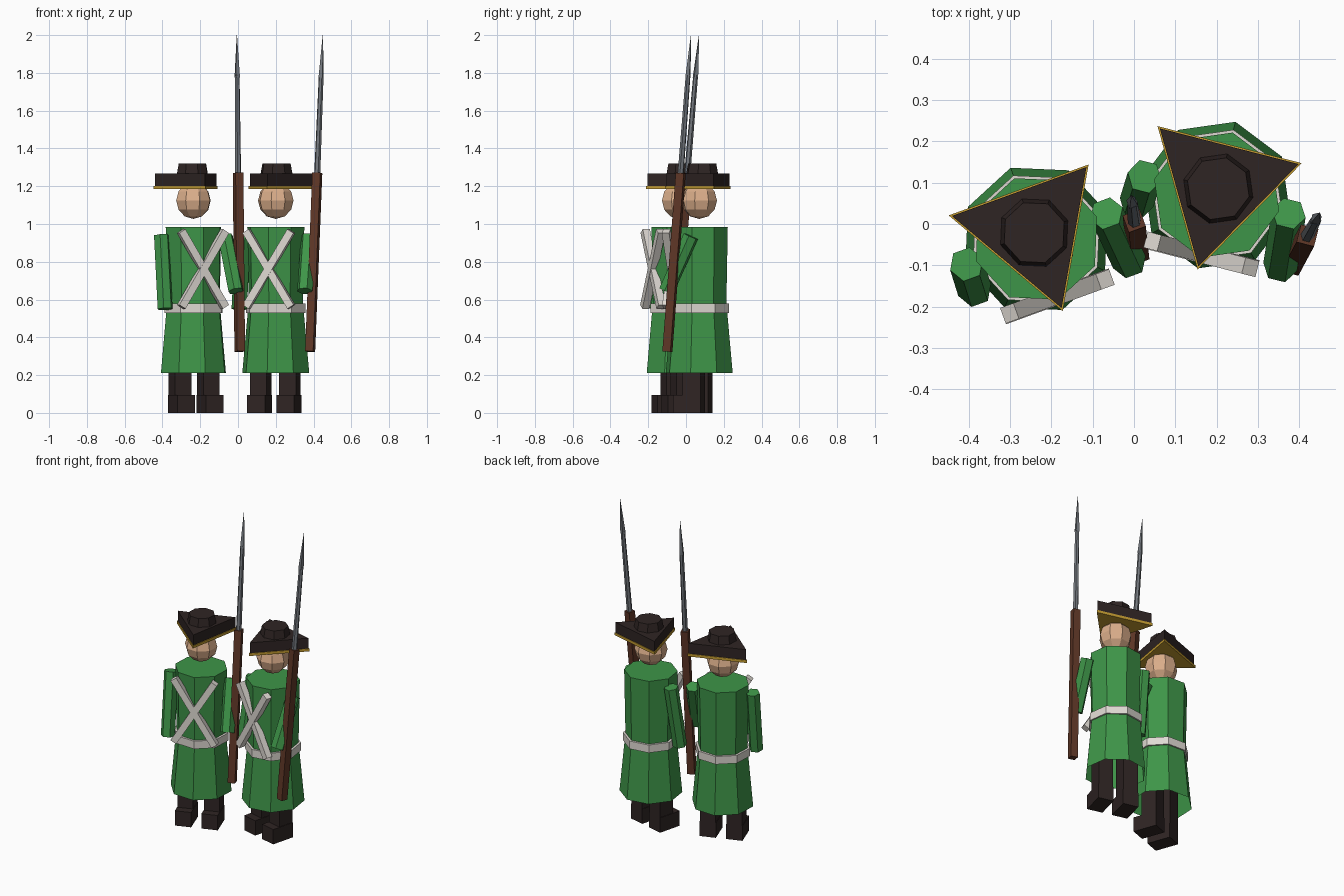
import bpy, math
from mathutils import Vector, Matrix

if "Cube" in bpy.data.objects:
    bpy.data.objects.remove(bpy.data.objects["Cube"])


def material(name, rgb):
    m = bpy.data.materials.new(name)
    m.diffuse_color = (*rgb, 1)
    m.use_nodes = True
    m.node_tree.nodes["Principled BSDF"].inputs["Base Color"].default_value = m.diffuse_color
    return m


GREEN = material("coat green", (0.048, 0.30, 0.065))
WHITE = material("belt white", (0.74, 0.70, 0.65))
DARK = material("dark brown", (0.028, 0.018, 0.017))
GOLD = material("gold trim", (0.55, 0.33, 0.03))
SKIN = material("skin", (0.72, 0.43, 0.26))
WOOD = material("wood", (0.115, 0.038, 0.02))
STEEL = material("steel", (0.17, 0.185, 0.205))


def add(name, verts, faces, mat, place):
    me = bpy.data.meshes.new(name)
    me.from_pydata([place @ Vector(v) for v in verts], [], faces)
    me.materials.append(mat)
    ob = bpy.data.objects.new(name, me)
    bpy.context.collection.objects.link(ob)
    return ob


def frustum(name, p0, p1, r0, r1, n, mat, place, phase=0.0, caps=(True, True)):
    """Flat-sided tapered tube from p0 to p1."""
    p0, p1 = Vector(p0), Vector(p1)
    q = Vector((0, 0, 1)).rotation_difference(p1 - p0)
    verts = []
    for p, r in ((p0, r0), (p1, r1)):
        for i in range(n):
            a = math.radians(phase) + 2 * math.pi * i / n
            verts.append(p + q @ Vector((r * math.cos(a), r * math.sin(a), 0)))
    faces = [(i, (i + 1) % n, n + (i + 1) % n, n + i) for i in range(n)]
    if caps[0]:
        faces.append(tuple(reversed(range(n))))
    if caps[1]:
        faces.append(tuple(range(n, 2 * n)))
    return add(name, verts, faces, mat, place)


def box(name, centre, size, mat, place, tilt=0.0):
    """Box tilted about its own front-back axis."""
    m = place @ Matrix.Translation(centre) @ Matrix.Rotation(tilt, 4, 'Y')
    verts = [(x * size[0] / 2, y * size[1] / 2, z * size[2] / 2)
             for z in (-1, 1) for x, y in ((-1, -1), (1, -1), (1, 1), (-1, 1))]
    faces = [(3, 2, 1, 0), (4, 5, 6, 7)] + \
            [(i, (i + 1) % 4, 4 + (i + 1) % 4, 4 + i) for i in range(4)]
    return add(name, verts, faces, mat, m)


def soldier(x, y, yaw):
    place = Matrix.Translation((x, y, 0)) @ Matrix.Rotation(math.radians(yaw), 4, 'Z')

    # coat and belt
    frustum("coat_skirt", (0, 0, 0.21), (0, 0, 0.555), 0.183, 0.151, 8, GREEN, place,
            caps=(False, True))
    frustum("torso", (0, 0, 0.555), (0, 0, 0.985), 0.148, 0.156, 8, GREEN, place)
    frustum("waist_belt", (0, 0, 0.53), (0, 0, 0.58), 0.163, 0.163, 8, WHITE, place)

    # crossed straps, legs and boots
    for s in (-1, 1):
        box("cross_strap", (0, -0.148 - 0.001 * s, 0.762), (0.04, 0.04, 0.47), WHITE,
            place, s * 0.55)
        box("leg", (0.08 * s, -0.01, 0.2), (0.092, 0.1, 0.3), DARK, place)
        box("boot", (0.08 * s, -0.035, 0.0475), (0.098, 0.15, 0.095), DARK, place)

    # arms: one hanging, one reaching forward to the musket
    frustum("hanging_arm", (-0.183, -0.065, 0.55), (-0.18, 0, 0.94), 0.042, 0.042, 6,
            GREEN, place)
    frustum("bent_arm", (0.192, -0.13, 0.645), (0.18, 0, 0.935), 0.042, 0.042, 6,
            GREEN, place)

    # head
    bpy.ops.mesh.primitive_uv_sphere_add(segments=8, ring_count=6, radius=0.097)
    head = bpy.context.object
    head.name = "head"
    head.data.transform(place @ Matrix.Translation((0, 0, 1.124)))
    head.data.materials.append(SKIN)

    # three-cornered hat
    frustum("hat_trim", (0, 0.022, 1.185), (0, 0.022, 1.202), 0.208, 0.208, 3, GOLD,
            place, -90)
    frustum("hat_brim", (0, 0.022, 1.202), (0, 0.022, 1.268), 0.2, 0.2, 3, DARK,
            place, -90)
    frustum("hat_crown", (0, 0.016, 1.25), (0, 0.016, 1.32), 0.09, 0.077, 8, DARK, place)

    # musket along one leaning line
    a, b = Vector((0.218, -0.118, 0.325)), Vector((0.252, 0.02, 2.0))

    def at(z):
        return a.lerp(b, (z - a.z) / (b.z - a.z))

    frustum("musket_stock", a, at(1.27), 0.031, 0.031, 4, WOOD, place, 45)
    frustum("musket_barrel", at(1.2), at(1.79), 0.017, 0.013, 6, STEEL, place)
    frustum("bayonet", at(1.775), b, 0.016, 0.001, 4, STEEL, place, 45)


soldier(-0.236, -0.036, 20)
soldier(0.2, 0.07, -14.4)
